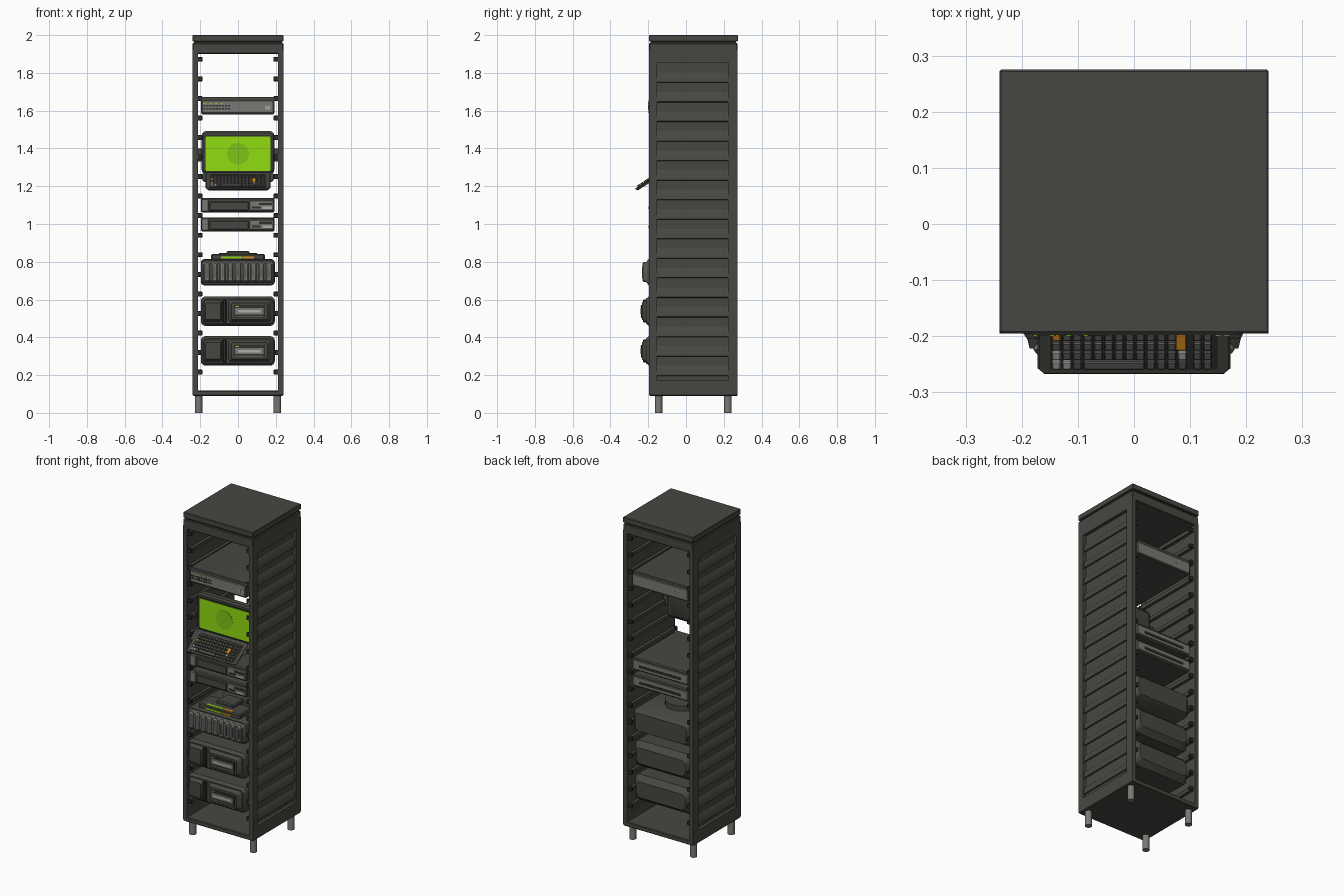
import bpy, bmesh, math
from mathutils import Matrix, Vector

if "Cube" in bpy.data.objects:
    bpy.data.objects.remove(bpy.data.objects["Cube"])


def material(name, r, g, b):
    m = bpy.data.materials.new(name)
    m.diffuse_color = (r, g, b, 1)
    m.use_nodes = True
    m.node_tree.nodes["Principled BSDF"].inputs["Base Color"].default_value = m.diffuse_color
    return m


BODY = material("charcoal", .062, .064, .053)
DARK = material("near black", .027, .028, .025)
MID = material("mid grey", .105, .107, .097)
GREY = material("steel grey", .19, .19, .175)
LIGHT = material("pale grey", .42, .42, .40)
GREEN = material("screen green", .29, .72, .006)
DISC = material("leaf green", .22, .56, .008)
ORANGE = material("orange", .72, .27, .012)


def finish(name, bm, mat, matrix=None):
    bmesh.ops.recalc_face_normals(bm, faces=bm.faces[:])
    if matrix:
        bm.transform(matrix)
    me = bpy.data.meshes.new(name)
    bm.to_mesh(me)
    bm.free()
    me.materials.append(mat)
    me.polygons.foreach_set("use_smooth", [True] * len(me.polygons))
    me.set_sharp_from_angle(angle=math.radians(32))
    ob = bpy.data.objects.new(name, me)
    bpy.context.collection.objects.link(ob)
    return ob


def boxes(name, items, mat, bevel=0, matrix=None):
    """Each item is x0, x1, y0, y1, z0, z1."""
    bm = bmesh.new()
    for x0, x1, y0, y1, z0, z1 in items:
        m = Matrix.Translation(((x0 + x1) / 2, (y0 + y1) / 2, (z0 + z1) / 2))
        bmesh.ops.create_cube(bm, size=1, matrix=m @ Matrix.Diagonal((x1 - x0, y1 - y0, z1 - z0, 1)))
    if bevel:
        bmesh.ops.bevel(bm, geom=bm.edges[:], offset=bevel, segments=1, affect='EDGES')
    return finish(name, bm, mat, matrix)


def loft(name, sections, mat, matrix=None, n=3):
    """Skin of rounded rectangles; each section is y, x0, x1, z0, z1, radius."""
    bm = bmesh.new()
    rings = []
    for y, x0, x1, z0, z1, r in sections:
        ring = []
        for k, (cx, cz) in enumerate([(x1 - r, z1 - r), (x0 + r, z1 - r), (x0 + r, z0 + r), (x1 - r, z0 + r)]):
            for i in range(n + 1):
                a = math.pi / 2 * (k + i / n)
                ring.append(bm.verts.new((cx + r * math.cos(a), y, cz + r * math.sin(a))))
        rings.append(ring)
    for a, b in zip(rings, rings[1:]):
        for i in range(len(a)):
            j = (i + 1) % len(a)
            bm.faces.new((a[i], a[j], b[j], b[i]))
    bm.faces.new(rings[0])
    bm.faces.new(rings[-1])
    return finish(name, bm, mat, matrix)


def cylinder(name, places, r, h, mat, matrix=None):
    bm = bmesh.new()
    for p in places:
        bmesh.ops.create_cone(bm, cap_ends=True, segments=24, radius1=r, radius2=r, depth=h,
                              matrix=Matrix.Translation(p) @ (matrix or Matrix()))
    return finish(name, bm, mat)


# Cabinet frame, base, header and lid
F, B = -.195, .272
boxes("base_plate", [(-.24, .24, F, B, .09, .118)], BODY, .004)
boxes("header", [(-.24, .24, F, B, 1.90, 1.958)], BODY, .004)
boxes("lid_gap", [(-.232, .232, F + .008, B - .008, 1.955, 1.97)], DARK)
boxes("lid", [(-.24, .24, F, B + .003, 1.966, 2.0)], BODY, .003)
sides = []
for a, b in ((-.24, -.213), (.213, .24)):
    sides += [(a, b, F, -.153, .1, 1.92), (a, b, .222, B, .1, 1.92),
              (a, b, -.16, .23, .1, .172), (a, b, -.16, .23, 1.855, 1.92)]
boxes("side_frames", sides, BODY)
cylinder("feet", [(x, y, .047) for x in (-.208, .208) for y in (-.145, .222)], .02, .094, GREY)

# Louvred side panels and equipment rails
boxes("side_panels", [(s - .003, s + .003, -.156, .225, .168, 1.858) for s in (-.217, .217)], BODY)
for s, side in ((-1, "left"), (1, "right")):
    bm = bmesh.new()
    for i in range(16):
        z = 1.793 - i * .1035
        prof = [(.218, z + .012), (.230, z - .004), (.236, z - .042), (.231, z - .045), (.218, z - .036)]
        ends = [[bm.verts.new((s * x, y, h)) for x, h in prof] for y in (-.153, .222)]
        for j in range(5):
            k = (j + 1) % 5
            bm.faces.new((ends[0][j], ends[0][k], ends[1][k], ends[1][j]))
        bm.faces.new(ends[0])
        bm.faces.new(ends[1])
    finish(side + "_louvres", bm, BODY)
rails, tabs = [], []
for i in range(17):
    z = 1.872 - i * .1035
    for s in (-1, 1):
        xs = sorted((s * .196, s * .215))
        rails.append((*xs, -.18, .255, z - .013, z + .009))
        xs = sorted((s * .188, s * .215))
        tabs += [(*xs, -.19, -.175, z - .013, z + .013), (*xs, .245, .26, z - .013, z + .013)]
boxes("equipment_rails", rails, BODY)
boxes("rail_tabs", tabs, DARK, .003)

# Network switch near the top
loft("switch_case", [(-.19, -.195, .192, 1.58, 1.672, .008), (.25, -.195, .192, 1.58, 1.672, .008)], BODY)
boxes("switch_faces", [(-.19, .187, -.198, -.188, 1.586, 1.655), (-.19, .187, .247, .256, 1.586, 1.655)], GREY, .003)
boxes("switch_ports", [(-.182 + i * .016, -.171 + i * .016, -.2, -.195, z, z + .008)
                       for i in range(9) for z in (1.607, 1.622)], DARK)
boxes("switch_lamps", [(-.18 + i * .03, -.172 + i * .03, -.2, -.195, 1.636, 1.641) for i in range(4)]
      + [(-.1, -.09, .254, .259, 1.62, 1.628)], GREEN)
boxes("switch_sockets", [(.145, .155, -.2, -.195, 1.607, 1.626), (.16, .17, -.2, -.195, 1.607, 1.626)], LIGHT)

# Slim servers, with pale face plates front and back
for idx, (z0, z1) in enumerate(((1.06, 1.138), (.96, 1.035))):
    tag = "_%d" % (idx + 1)
    boxes("slim_server" + tag, [(-.195, .192, -.185, .25, z0, z1)], BODY, .006)
    boxes("slim_ends" + tag, [(-.193, -.155, -.196, -.18, z0 + .006, z1 - .006),
                              (.06, .188, -.194, -.18, z0 + .01, z1 - .014),
                              (-.19, .187, .245, .256, z0 + .008, z1 - .012)], GREY, .003)
    boxes("slim_bay" + tag, [(-.15, .055, -.192, -.18, z0 + .01, z1 - .02)], BODY, .003)
    boxes("slim_slots" + tag, [(.11, .18, -.197, -.19, z0 + .04, z0 + .052), (.075, .12, -.197, -.19, z0 + .022, z0 + .032),
                               (-.14, .14, .253, .259, z0 + .025, z0 + .04)], DARK)
    boxes("slim_handle" + tag, [(.13, .18, -.198, -.19, z0 + .02, z0 + .032)], LIGHT)

# Console screen
loft("monitor_case", [(-.128, -.185, .185, 1.272, 1.482, .02), (-.12, -.192, .192, 1.262, 1.492, .024),
                      (-.09, -.192, .192, 1.262, 1.492, .024), (-.065, -.16, .16, 1.29, 1.465, .02)], BODY)
loft("monitor_surround", [(-.131, -.178, .178, 1.274, 1.47, .01), (-.12, -.178, .178, 1.274, 1.47, .01)], DARK)
loft("screen", [(-.134, -.171, .171, 1.281, 1.463, .006), (-.125, -.171, .171, 1.281, 1.463, .006)], GREEN)
cylinder("screen_disc", [(0, -.133, 1.372)], .058, .005, DISC, Matrix.Rotation(math.pi / 2, 4, 'X'))
boxes("monitor_mounts", [(-.215, -.18, -.12, -.08, 1.33, 1.4), (.18, .215, -.12, -.08, 1.33, 1.4)], BODY, .004)

# Sloping keyboard: local z runs up the slope, local -y is the key direction
K = Matrix.Translation((0, -.268, 1.186)) @ Matrix.Rotation(math.radians(-57), 4, 'X')
loft("keyboard_tray", [(-.002, -.168, .168, .003, .155, .008), (.002, -.172, .172, 0, .16, .012),
                       (.014, -.165, .165, .006, .16, .012)], BODY, K, 1)
loft("keyboard_flange", [(0, -.19, .19, .076, .16, .015), (.012, -.185, .185, .08, .16, .015)], BODY, K, 1)
loft("key_well", [(-.003, -.15, .15, .012, .138, .003), (.002, -.15, .15, .012, .138, .003)], DARK, K, 1)
plain, pale, orange = [], [], []


def key(x, row, w):
    return (x, x + w, -.010, -.001, .016 + row * .02, .0325 + row * .02)


for row in range(6):
    for c in range(13):
        x = -.146 + c * .0187
        if row == 0 and 3 <= c <= 8:
            continue
        if row in (2, 3) and c == 12:
            continue
        target = pale if (row == 0 and c < 2) or (row == 1 and c in (0, 12)) else orange if (row == 3 and c == 0) else plain
        target.append(key(x, row, .0155))
    plain += [key(.106, row, .014), key(.124, row, .014)]
plain.append(key(-.09, 0, .109))
orange.append((.074, .094, -.010, -.001, .056, .0925))
boxes("dark_keys", plain, MID, .002, K)
boxes("pale_keys", pale, LIGHT, .002, K)
boxes("orange_keys", orange, ORANGE, .002, K)

# Drive chassis with nine upright drive handles and a domed lid
loft("drive_chassis", [(-.205, -.19, .19, .68, .81, .015), (-.195, -.197, .195, .675, .815, .02),
                       (.225, -.197, .195, .675, .815, .02), (.25, -.175, .173, .69, .8, .02)], BODY)
loft("drive_front", [(-.222, -.186, .186, .70, .79, .012), (-.198, -.192, .192, .682, .81, .015)], MID)
for i in range(9):
    x = -.164 + i * .041
    loft("drive_handle_%d" % (i + 1), [(-.231, x - .010, x + .010, .70, .79, .008),
                                      (-.224, x - .015, x + .015, .693, .798, .012),
                                      (-.205, x - .015, x + .015, .693, .798, .012)], GREY)
    boxes("drive_slit_%d" % (i + 1), [(x - .004, x + .004, -.233, -.229, .715, .775)], MID)
boxes("chassis_shelf", [(-.142, .142, -.185, -.06, .81, .842)], BODY, .006)
boxes("chassis_cap", [(-.06, .06, -.13, -.02, .835, .858)], BODY, .006)
cylinder("chassis_dome", [(0, .03, .828)], .1, .036, BODY)
boxes("green_strip", [(-.09, .02, -.19, -.182, .818, .828), (-.09, .02, -.18, -.165, .84, .844)], GREEN)
boxes("orange_strip", [(.023, .086, -.19, -.182, .818, .828), (.023, .086, -.18, -.165, .84, .844)], ORANGE)

# Two large power units
for idx, z in enumerate((.46, .25)):
    tag = "_%d" % (idx + 1)
    t = z + .157
    loft("power_unit" + tag, [(-.213, -.185, .185, z + .014, t - .014, .02), (-.195, -.197, .195, z, t, .026),
                              (.215, -.197, .195, z, t, .026), (.25, -.17, .168, z + .03, t - .03, .03)], BODY, None, 4)
    loft("left_cover" + tag, [(-.234, -.172, -.092, z + .034, t - .034, .008), (-.21, -.182, -.085, z + .02, t - .018, .01)], BODY)
    boxes("cover_rib" + tag, [(-.082, -.062, -.228, -.2, z + .018, t - .018)], DARK, .004)
    loft("right_cover" + tag, [(-.234, -.035, .155, z + .034, t - .034, .01), (-.21, -.052, .178, z + .02, t - .018, .014)], BODY)
    boxes("display_recess" + tag, [(-.022, .142, -.237, -.23, z + .042, z + .11)], DARK)
    boxes("display_plate" + tag, [(-.015, .135, -.240, -.234, z + .062, z + .094)], GREY)
    boxes("display_bar" + tag, [(.0, .12, -.242, -.237, z + .071, z + .084)], LIGHT)
    boxes("vent_lines" + tag, [(-.015, .135, -.239, -.234, z + .047, z + .054)], MID)
    boxes("lamp" + tag, [(-.012, .004, -.240, -.235, z + .1, z + .105)], GREEN)
